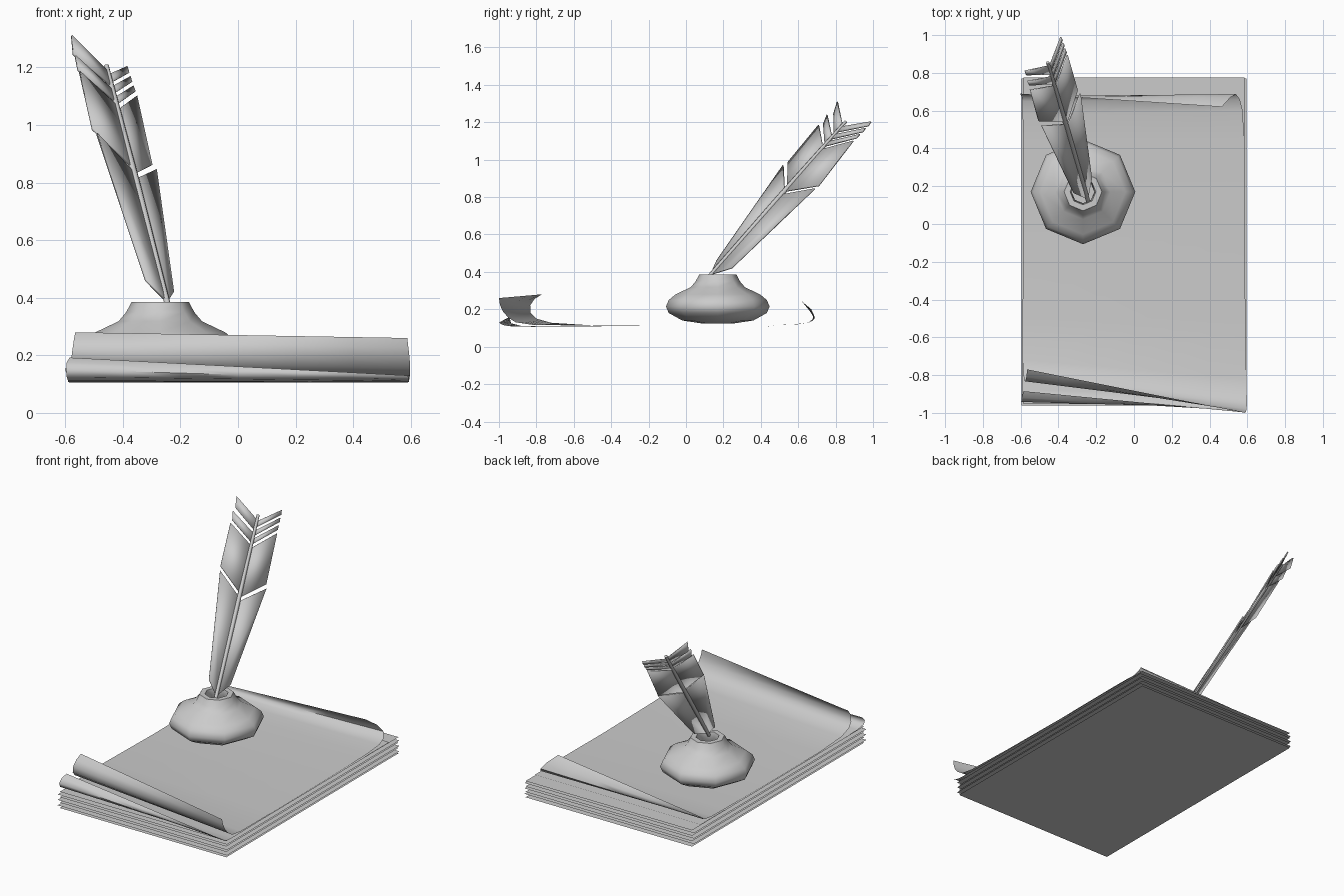
import bpy, math
from mathutils import Vector

if "Cube" in bpy.data.objects:
    bpy.data.objects.remove(bpy.data.objects["Cube"])


def make(name, verts, faces, smooth=None, thick=0):
    me = bpy.data.meshes.new(name)
    me.from_pydata([tuple(v) for v in verts], [], faces)
    me.update()
    ob = bpy.data.objects.new(name, me)
    bpy.context.collection.objects.link(ob)
    if thick:
        mod = ob.modifiers.new("thickness", 'SOLIDIFY')
        mod.thickness, mod.offset = thick, 0
    if smooth:
        bpy.ops.object.select_all(action='DESELECT')
        ob.select_set(True)
        bpy.context.view_layer.objects.active = ob
        bpy.ops.object.shade_smooth_by_angle(angle=math.radians(smooth))
    return ob


def loft(name, left, right, cols=6):
    """Curled sheet stretched between a left and a right edge path."""
    verts = [Vector(a).lerp(Vector(b), c / cols)
             for a, b in zip(left, right) for c in range(cols + 1)]
    w = cols + 1
    faces = [(r * w + c, r * w + c + 1, (r + 1) * w + c + 1, (r + 1) * w + c)
             for r in range(len(left) - 1) for c in range(cols)]
    return make(name, verts, faces, 60)


# stack of flat paper sheets, alternately a little narrower
for i in range(7):
    w, z = (0.595 if i % 2 else 0.585), i * 0.103 / 6
    y0, y1 = (-0.96, 0.77) if i % 2 else (-0.953, 0.775)
    make(f"paper_sheet_{i + 1}",
         [(-w, y0, z), (w, y0, z), (w, y1, z), (-w, y1, z)], [(0, 1, 2, 3)])

# top sheet, curled at the front and at the back right corner
loft("top_sheet",
     [(-.565, -.77, .28), (-.57, -.81, .255), (-.575, -.833, .22), (-.58, -.83, .18),
      (-.585, -.80, .15), (-.59, -.72, .128), (-.59, -.5, .114), (-.585, 0, .11),
      (-.585, .45, .114), (-.59, .58, .12), (-.59, .65, .128), (-.595, .675, .138),
      (-.6, .685, .147), (-.6, .69, .155)],
     [(.588, -1.0, .26), (.592, -.995, .225), (.596, -.98, .19), (.598, -.95, .155),
      (.597, -.91, .13), (.595, -.82, .117), (.59, -.5, .112), (.585, 0, .11),
      (.583, .45, .114), (.575, .6, .12), (.56, .66, .13), (.54, .688, .16),
      (.51, .67, .2), (.465, .62, .242)])

# second sheet with a lower curl at the front
loft("second_sheet",
     [(-.585, -.885, .192), (-.595, -.92, .175), (-.597, -.942, .15), (-.595, -.935, .125),
      (-.59, -.88, .111), (-.59, -.7, .107), (-.585, 0, .106), (-.585, .69, .107)],
     [(.59, -.998, .13), (.592, -.99, .122), (.594, -.975, .115), (.594, -.95, .11),
      (.593, -.9, .107), (.59, -.7, .106), (.585, 0, .106), (.585, .68, .107)])

# octagonal inkwell, lathed from a profile of radius and height
prof = [(.09, .125), (.19, .14), (.262, .18), (.277, .215), (.262, .25), (.225, .28),
        (.145, .318), (.118, .35), (.1, .385), (.068, .385), (.06, .35), (.1, .28)]
cx, cy, n = -0.27, 0.17, 8
verts = [(cx + r * math.cos(k * math.tau / n), cy + r * math.sin(k * math.tau / n), z)
         for r, z in prof for k in range(n)]
faces = [(j * n + k, j * n + (k + 1) % n, (j + 1) * n + (k + 1) % n, (j + 1) * n + k)
         for j in range(len(prof) - 1) for k in range(n)]
faces += [tuple(reversed(range(n))), tuple(range(len(verts) - n, len(verts)))]
make("inkwell", verts, faces, 50)

# quill shaft, a slender tapered rod
base, tip = Vector((-.24, .11, .36)), Vector((-.457, .855, 1.205))
axis = (tip - base).normalized()
u = axis.cross(Vector((0, 0, 1))).normalized()
v = axis.cross(u)
m, verts = 6, []
for p, r in ((base, .011), (base.lerp(tip, .5), .014), (tip, .009)):
    verts += [p + r * (u * math.cos(a) + v * math.sin(a))
              for a in (k * math.tau / m for k in range(m))]
faces = [(j * m + k, j * m + (k + 1) % m, (j + 1) * m + (k + 1) % m, (j + 1) * m + k)
         for j in range(2) for k in range(m)]
faces += [tuple(reversed(range(m))), tuple(range(2 * m, 3 * m))]
make("quill_shaft", verts, faces, 70)

# feather vanes and tip barbs: shaft start, shaft end, outer start, outer end
pieces = {
    "left_vane_lower": (.03, .56, (-.32, .165, .46), (-.49, .52, .97)),
    "left_vane_upper": (.58, .835, (-.505, .545, .985), (-.55, .71, 1.185)),
    "left_barb_lower": (.85, .90, (-.555, .735, 1.19), (-.565, .755, 1.24)),
    "left_barb_upper": (.915, .975, (-.572, .79, 1.245), (-.578, .81, 1.31)),
    "right_vane_lower": (.03, .535, (-.225, .245, .42), (-.285, .69, .845)),
    "right_vane_upper": (.555, .82, (-.30, .71, .86), (-.353, .895, 1.1)),
    "right_barb_lower": (.84, .87, (-.358, .91, 1.115), (-.366, .93, 1.135)),
    "right_barb_middle": (.885, .915, (-.37, .945, 1.148), (-.376, .96, 1.168)),
    "right_barb_upper": (.93, .965, (-.38, .975, 1.18), (-.387, .99, 1.203)),
}
for name, (t0, t1, o0, o1) in pieces.items():
    make(name, [base.lerp(tip, t0), Vector(o0), Vector(o1), base.lerp(tip, t1)],
         [(0, 1, 2, 3)], 30, 0.008)
